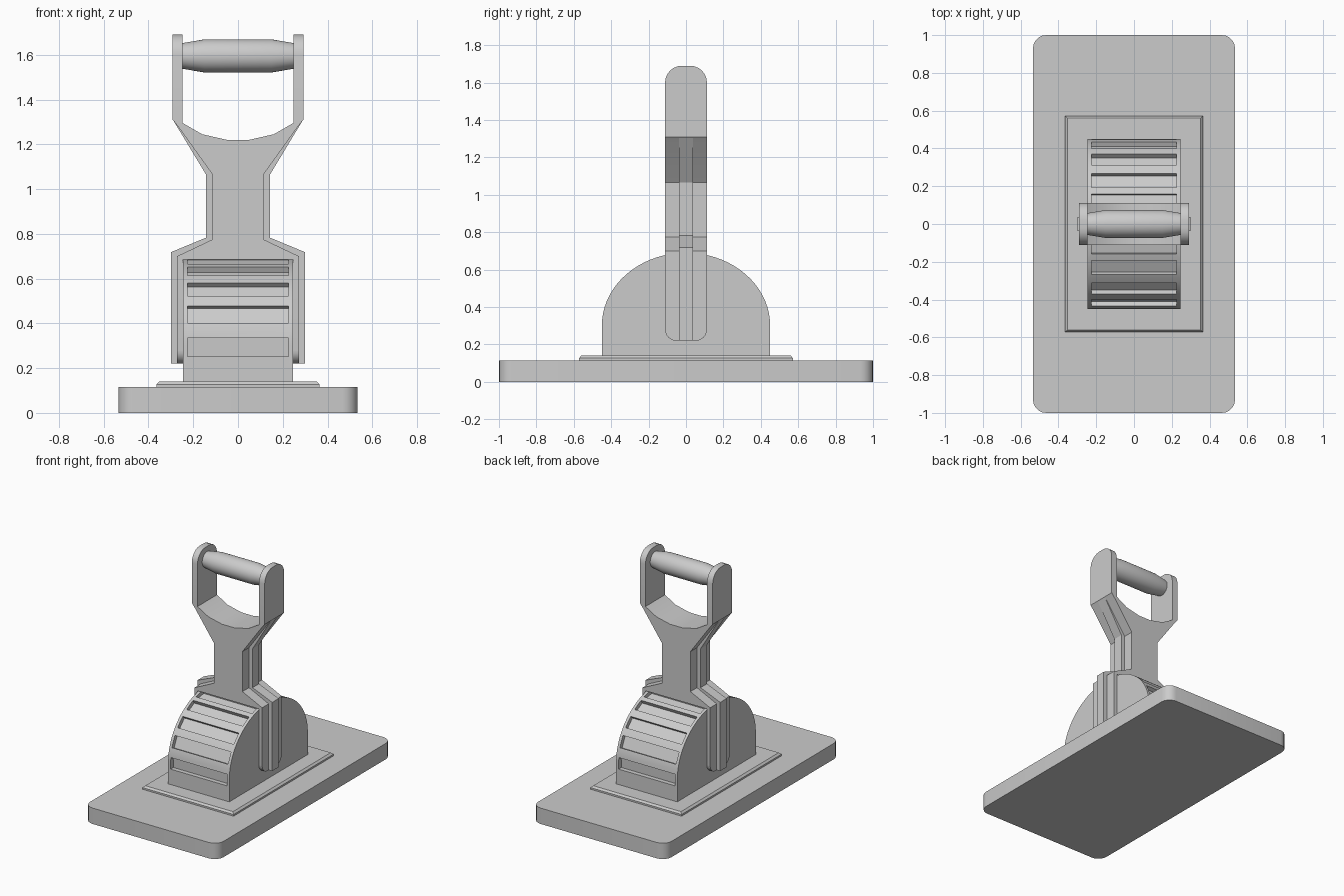
import bpy, bmesh, math
from mathutils import Matrix, Vector

if "Cube" in bpy.data.objects:
    bpy.data.objects.remove(bpy.data.objects["Cube"])


def finish(name, bm, smooth=None):
    bmesh.ops.recalc_face_normals(bm, faces=bm.faces)
    me = bpy.data.meshes.new(name)
    bm.to_mesh(me)
    bm.free()
    ob = bpy.data.objects.new(name, me)
    bpy.context.collection.objects.link(ob)
    if smooth:
        bpy.ops.object.select_all(action='DESELECT')
        bpy.context.view_layer.objects.active = ob
        ob.select_set(True)
        bpy.ops.object.shade_smooth_by_angle(angle=math.radians(smooth))
    return ob


def prism(bm, points, axis, half):
    """Extrude a 2D outline symmetrically along axis ('x': y,z points; 'y': x,z points)."""
    def place(p, d):
        return (d, p[0], p[1]) if axis == 'x' else (p[0], d, p[1])
    f = bm.faces.new([bm.verts.new(place(p, -half)) for p in points])
    ext = bmesh.ops.extrude_face_region(bm, geom=[f])
    shift = Vector((2 * half, 0, 0)) if axis == 'x' else Vector((0, 2 * half, 0))
    bmesh.ops.translate(bm, vec=shift,
                        verts=[g for g in ext['geom'] if isinstance(g, bmesh.types.BMVert)])


def box(bm, size, matrix):
    bmesh.ops.create_cube(bm, size=1, matrix=matrix @ Matrix.Diagonal((*size, 1)))


def bevel(bm, test, offset, segments):
    edges = [e for e in bm.edges if test(*[v.co for v in e.verts])]
    bmesh.ops.bevel(bm, geom=edges, offset=offset, segments=segments,
                    profile=0.5, affect='EDGES')


# Base slab with rounded corners
bm = bmesh.new()
box(bm, (1.07, 2, 0.115), Matrix.Translation((0, 0, 0.0575)))
bevel(bm, lambda a, b: abs(a.z - b.z) > 0.1, 0.07, 5)
finish("base_slab", bm, 30)

# Thin plinth plate with a chamfered rim
bm = bmesh.new()
rings = []
for x, y, z in ((0.365, 0.572, 0.11), (0.365, 0.572, 0.127), (0.352, 0.56, 0.14)):
    rings.append([bm.verts.new((sx * x, sy * y, z))
                  for sx, sy in ((-1, -1), (1, -1), (1, 1), (-1, 1))])
for lo, hi in zip(rings, rings[1:]):
    for i in range(4):
        j = (i + 1) % 4
        bm.faces.new((lo[i], lo[j], hi[j], hi[i]))
bm.faces.new(rings[0])
bm.faces.new(rings[-1])
finish("plinth_plate", bm)

# Domed housing
RY, RZ, CZ = 0.45, 0.39, 0.30
arc = [(RY * math.cos(math.pi * i / 36), CZ + RZ * math.sin(math.pi * i / 36))
       for i in range(37)]
bm = bmesh.new()
prism(bm, [(-RY, 0.13), (RY, 0.13)] + arc, 'x', 0.245)
dome = finish("dome_housing", bm)

# Shallow slots following the dome on both sides
bm = bmesh.new()
for z in (0.293, 0.44, 0.553, 0.635, 0.676):
    t = math.asin(max(-1, (z - CZ) / RZ))
    y = RY * math.cos(t)
    normal = math.atan2(math.sin(t) / RZ, math.cos(t) / RY)
    for s in (-1, 1):
        ang = normal if s > 0 else math.pi - normal
        box(bm, (0.45, 0.06, 0.083),
            Matrix.Translation((0, s * y, z)) @ Matrix.Rotation(ang, 4, 'X'))
cutter = finish("slot_cutter", bm)
cutter.hide_render = True
mod = dome.modifiers.new("slots", 'BOOLEAN')
mod.operation = 'DIFFERENCE'
mod.solver = 'EXACT'
mod.object = cutter
bpy.ops.object.select_all(action='DESELECT')
bpy.context.view_layer.objects.active = dome
dome.select_set(True)
bpy.ops.object.modifier_apply(modifier=mod.name)
bpy.data.objects.remove(cutter)
bpy.ops.object.shade_smooth_by_angle(angle=math.radians(20))

# Lever arm: forks at both ends joined by a narrow neck
half = [(0.245, 0.685), (0.245, 0.22), (0.272, 0.22), (0.272, 0.70), (0.114, 0.775),
        (0.114, 1.065), (0.268, 1.28), (0.292, 1.31), (0.292, 1.69), (0.247, 1.69),
        (0.247, 1.295), (0.16, 1.245), (0.05, 1.22)]
bm = bmesh.new()
prism(bm, half + [(-x, z) for x, z in reversed(half)], 'y', 0.112)
bevel(bm, lambda a, b: abs(a.y - b.y) < 1e-4 and abs(a.z - b.z) < 1e-4
      and a.z > 1.68, 0.09, 6)
bevel(bm, lambda a, b: abs(a.y - b.y) < 1e-4 and abs(a.z - b.z) < 1e-4
      and a.z < 0.23, 0.06, 6)
finish("lever_arm", bm, 25)

# Raised rib along each outer side of the arm
rib = [(0.26, 0.22), (0.30, 0.22), (0.30, 0.718), (0.143, 0.783), (0.143, 1.065),
       (0.291, 1.31), (0.262, 1.285), (0.105, 1.065), (0.105, 0.765), (0.26, 0.69)]
for s, side in ((-1, "left"), (1, "right")):
    bm = bmesh.new()
    prism(bm, [(s * x, z) for x, z in rib], 'y', 0.037)
    finish("arm_rib_" + side, bm)

# Grip bar, thicker in the middle
bm = bmesh.new()
N = 32
rings = []
for x, r in ((-0.25, 0.057), (-0.15, 0.074), (0.15, 0.074), (0.25, 0.057)):
    rings.append([bm.verts.new((x, r * math.cos(2 * math.pi * i / N),
                                1.595 + r * math.sin(2 * math.pi * i / N)))
                  for i in range(N)])
for a, b in zip(rings, rings[1:]):
    for i in range(N):
        j = (i + 1) % N
        bm.faces.new((a[i], a[j], b[j], b[i]))
bm.faces.new(rings[0])
bm.faces.new(rings[-1])
finish("grip_bar", bm, 30)
